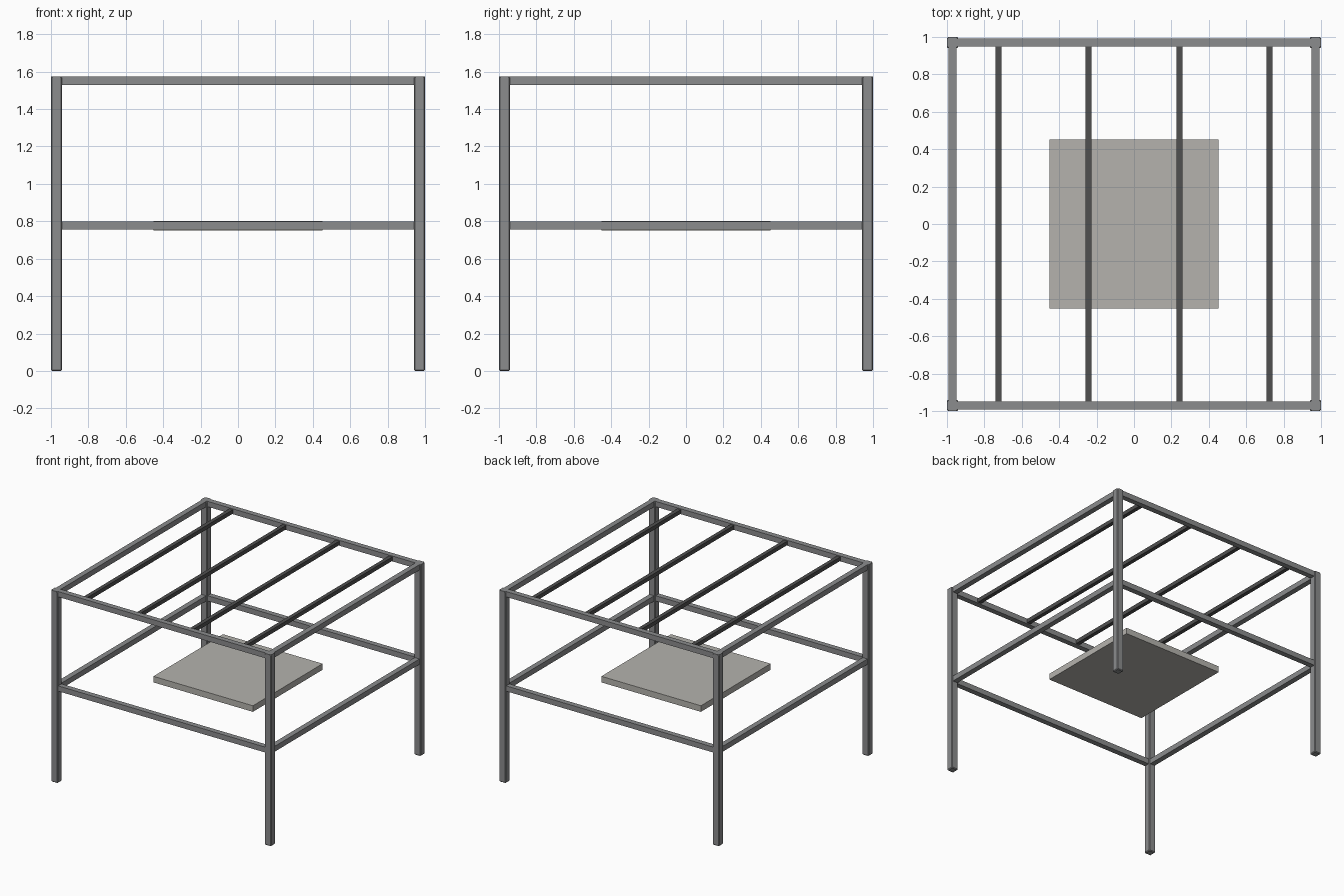
import bpy

if "Cube" in bpy.data.objects:
    bpy.data.objects.remove(bpy.data.objects["Cube"])


def material(name, colour):
    m = bpy.data.materials.new(name)
    m.diffuse_color = (*colour, 1)
    m.use_nodes = True
    m.node_tree.nodes["Principled BSDF"].inputs["Base Color"].default_value = m.diffuse_color
    return m


STEEL = material("steel grey", (0.26, 0.265, 0.27))
DARK = material("dark grey", (0.08, 0.08, 0.08))
STONE = material("warm light grey", (0.46, 0.45, 0.42))


def box(name, centre, size, mat, chamfer=0):
    bpy.ops.mesh.primitive_cube_add(size=1, location=centre)
    ob = bpy.context.object
    ob.name = name
    ob.scale = size
    bpy.ops.object.transform_apply(location=False, rotation=False, scale=True)
    ob.data.materials.append(mat)
    if chamfer:
        mod = ob.modifiers.new("chamfer", 'BEVEL')
        mod.width = chamfer
        mod.segments = 1
    return ob


HEIGHT, BAR, OFF = 1.574, 0.044, 0.97

# Corner posts
for sx, side in ((-1, "left"), (1, "right")):
    for sy, end in ((-1, "front"), (1, "back")):
        box(f"{end}_{side}_post", (sx * OFF, sy * OFF, 0.786),
            (0.06, 0.06, 1.572), STEEL, 0.006)

# Middle rails and top beams, their ends flush with the posts' outer faces
for level, z in (("middle_rail", 0.777), ("top_beam", HEIGHT - BAR / 2)):
    for s, end, side in ((-1, "front", "left"), (1, "back", "right")):
        box(f"{end}_{level}", (0, s * OFF, z), (2, BAR, BAR), STEEL)
        box(f"{side}_{level}", (s * OFF, 0, z), (BAR, 2, BAR), STEEL)

# Thin roof slats between the front and back beams
for i, x in enumerate((-0.725, -0.242, 0.242, 0.725)):
    box(f"roof_slat_{i + 1}", (x, 0, HEIGHT - BAR / 2),
        (0.032, 1.91, 0.032), DARK)

# Central panel
box("centre_panel", (0, 0, 0.777), (0.905, 0.905, 0.05), STONE)
